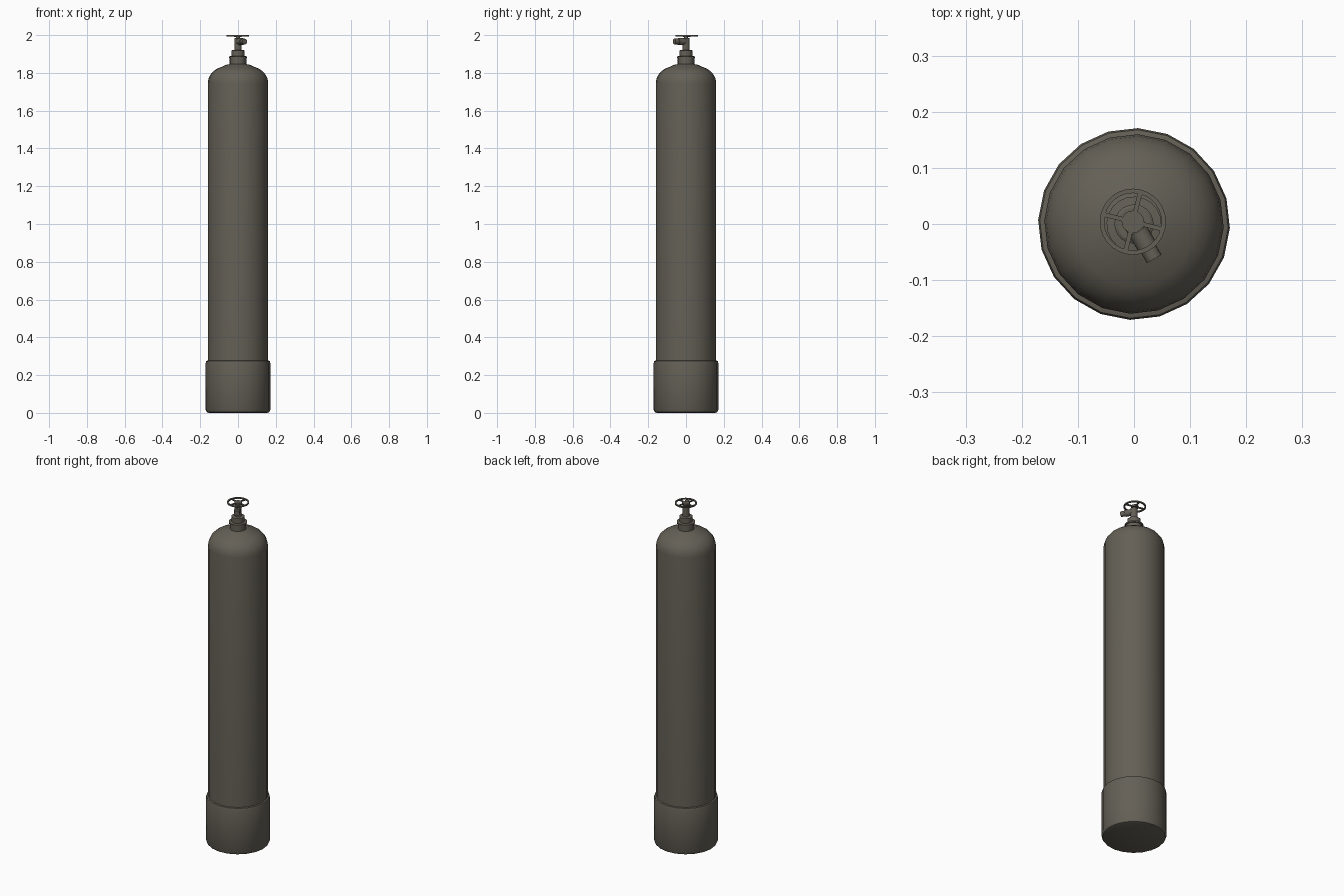
import bpy, bmesh, math
from mathutils import Matrix, Vector

if "Cube" in bpy.data.objects:
    bpy.data.objects.remove(bpy.data.objects["Cube"])

mat = bpy.data.materials.new("dark_olive_grey")
mat.diffuse_color = (0.127, 0.116, 0.093, 1)
mat.use_nodes = True
mat.node_tree.nodes["Principled BSDF"].inputs["Base Color"].default_value = mat.diffuse_color


def finish(name, bm, angle=40):
    bmesh.ops.recalc_face_normals(bm, faces=bm.faces)
    me = bpy.data.meshes.new(name)
    bm.to_mesh(me)
    bm.free()
    ob = bpy.data.objects.new(name, me)
    bpy.context.collection.objects.link(ob)
    me.materials.append(mat)
    bpy.ops.object.select_all(action='DESELECT')
    ob.select_set(True)
    bpy.context.view_layer.objects.active = ob
    bpy.ops.object.shade_smooth_by_angle(angle=math.radians(angle))
    return ob


def lathe(name, profile, sides=20, turn=-2.5, matrix=Matrix(), angle=40):
    """Spin (radius, height) points about z; open ends are capped."""
    bm = bmesh.new()
    rings = []
    for r, z in profile:
        rings.append([bm.verts.new(matrix @ Vector((
            r * math.cos(math.radians(turn) + math.tau * i / sides),
            r * math.sin(math.radians(turn) + math.tau * i / sides), z)))
            for i in range(sides)])
    for a, b in zip(rings, rings[1:]):
        for i in range(sides):
            j = (i + 1) % sides
            bm.faces.new((a[i], a[j], b[j], b[i]))
    bm.faces.new(rings[0])
    bm.faces.new(rings[-1])
    return finish(name, bm, angle)


# Tank with rounded shoulder
shoulder = [(0.06 + 0.1 * math.cos(t), 1.745 + 0.09 * math.sin(t))
            for t in [math.radians(15 * k) for k in range(6)]]
lathe("tank_body", [(0.16, 0.03)] + shoulder + [(0.065, 1.842), (0.03, 1.85)])

# Base boot with small bevels
lathe("base_boot", [(0.155, 0.0), (0.165, 0.004), (0.171, 0.016), (0.171, 0.265),
                    (0.168, 0.275), (0.158, 0.278)])

# Stepped neck collar
lathe("neck_collar", [(0.044, 1.835), (0.044, 1.878), (0.049, 1.879), (0.049, 1.887),
                      (0.035, 1.889), (0.035, 1.918), (0.03, 1.921)], angle=30)

# Valve stem
lathe("valve_stem", [(0.019, 1.91), (0.019, 1.984), (0.01, 1.986), (0.01, 1.995)],
      sides=16, angle=30)

# Side outlet, pointing front right
aim = Vector((math.cos(math.radians(-60)), math.sin(math.radians(-60)), 0))
place = Matrix.Translation((0, 0, 1.966)) @ aim.to_track_quat('Z', 'Y').to_matrix().to_4x4()
lathe("valve_outlet", [(0.018, 0.0), (0.018, 0.048), (0.015, 0.049), (0.015, 0.072)],
      sides=16, matrix=place, angle=30)

# Hand wheel: rim, hub and four spokes
shift = Matrix.Translation((-0.002, 0.004, 0))
bm = bmesh.new()
section = [(0.051, 1.993), (0.059, 1.993), (0.059, 2.0), (0.051, 2.0)]
n = 28
rings = [[bm.verts.new(shift @ Vector((r * math.cos(math.tau * i / n),
                                       r * math.sin(math.tau * i / n), z)))
          for r, z in section] for i in range(n)]
for i in range(n):
    a, b = rings[i], rings[(i + 1) % n]
    for k in range(4):
        m = (k + 1) % 4
        bm.faces.new((a[k], b[k], b[m], a[m]))
finish("wheel_rim", bm, 30)
lathe("wheel_hub", [(0.02, 1.99), (0.02, 2.0)], sides=16, matrix=shift)

bm = bmesh.new()
for k in range(4):
    bmesh.ops.create_cube(bm, size=1, matrix=shift
                          @ Matrix.Rotation(math.radians(-14 + 90 * k), 4, 'Z')
                          @ Matrix.Translation((0.035, 0, 1.9965))
                          @ Matrix.Diagonal((0.038, 0.008, 0.006, 1)))
finish("wheel_spokes", bm, 30)
